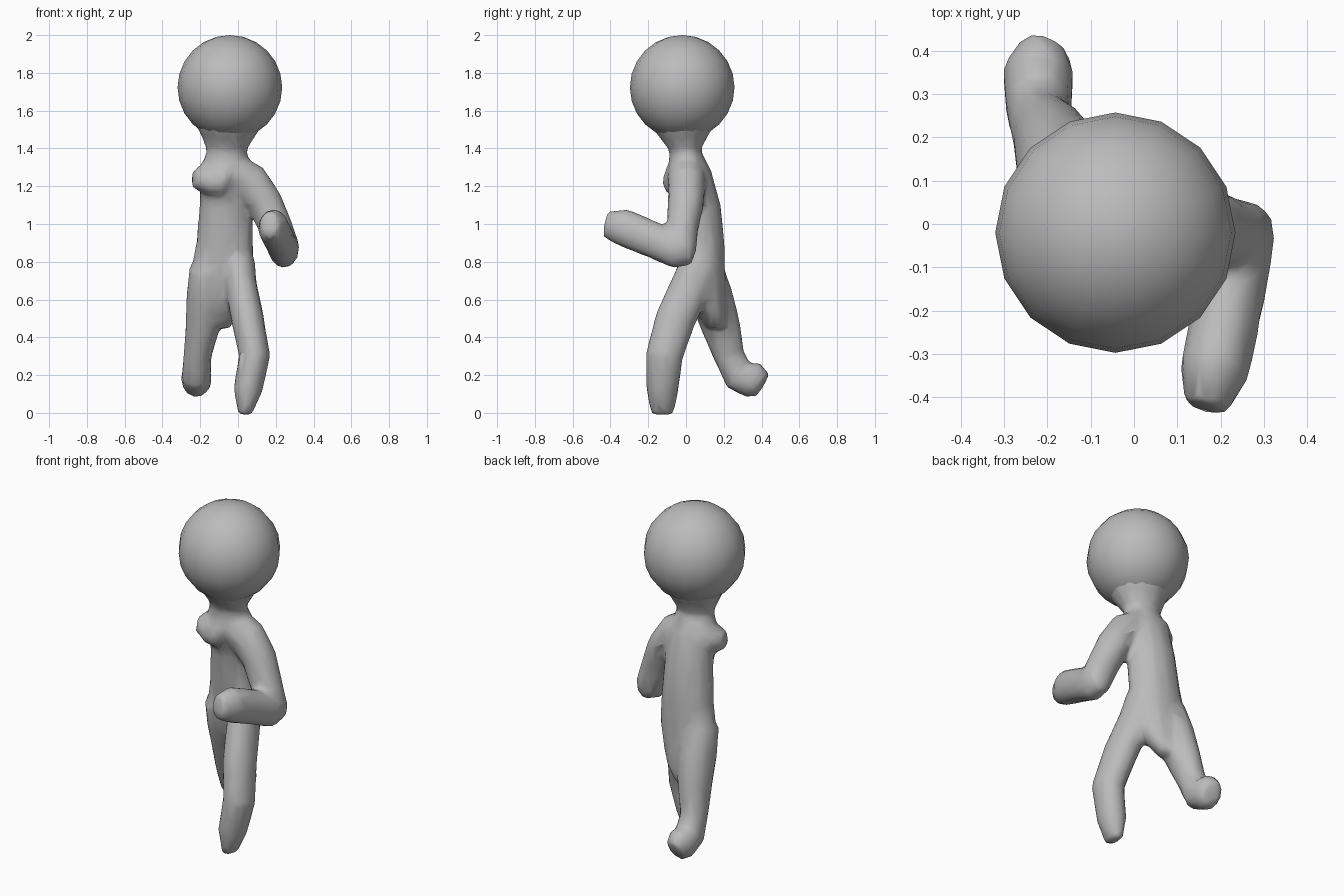
import bpy
import bmesh
from math import cos, sin, tau
from mathutils import Vector

cube = bpy.data.objects.get("Cube")
if cube:
    bpy.data.objects.remove(cube, do_unlink=True)

GREY = (0.5, 0.5, 0.5, 1)
grey = bpy.data.materials.new("plain grey")
grey.use_nodes = True
grey.diffuse_color = GREY
grey.node_tree.nodes["Principled BSDF"].inputs["Base Color"].default_value = GREY


def finish(name, bm):
    mesh = bpy.data.meshes.new(name)
    bmesh.ops.recalc_face_normals(bm, faces=bm.faces)
    bm.to_mesh(mesh)
    bm.free()
    mesh.materials.append(grey)
    mesh.shade_smooth()
    obj = bpy.data.objects.new(name, mesh)
    bpy.context.collection.objects.link(obj)
    return obj


def tube(bm, stations, flat=False, sides=12):
    """Closed tube through (x, y, z, side radius, front radius) stations."""
    points = [Vector(s[:3]) for s in stations]
    rings = []
    for i, (p, s) in enumerate(zip(points, stations)):
        along = points[min(i + 1, len(points) - 1)] - points[max(i - 1, 0)]
        side = Vector((1, 0, 0))
        front = Vector((0, 1, 0))
        if not flat:
            along.normalize()
            side = (side - along * along.x).normalized()
            front = along.cross(side)
        rings.append([bm.verts.new(p + side * s[3] * cos(tau * k / sides)
                                   + front * s[4] * sin(tau * k / sides))
                      for k in range(sides)])
    for a, b in zip(rings, rings[1:]):
        for k in range(sides):
            n = (k + 1) % sides
            bm.faces.new((a[k], a[n], b[n], b[k]))
    bm.faces.new(rings[0])
    bm.faces.new(rings[-1])


body = bmesh.new()

# Torso and flared neck
tube(body, [(-.045, -.02, 1.56, .2, .2), (-.05, -.015, 1.47, .145, .135),
            (-.06, -.005, 1.39, .107, .083), (-.065, .02, 1.28, .14, .115),
            (-.065, .065, 1.1, .14, .12), (-.07, .085, .9, .152, .12),
            (-.085, .098, .75, .168, .11), (-.1, .115, .6, .15, .1),
            (-.1, .135, .53, .12, .085), (-.11, .16, .45, .07, .055)], flat=True)

# Left leg, planted in front
tube(body, [(0, .08, .8, .09, .11), (.015, .03, .68, .085, .11),
            (.05, -.055, .5, .088, .108), (.088, -.115, .3, .083, .1),
            (.052, -.125, .12, .078, .086), (.035, -.125, -.01, .035, .06)])

# Right leg, swung back
tube(body, [(-.15, .09, .76, .11, .11), (-.17, .14, .6, .105, .115),
            (-.19, .19, .44, .09, .103), (-.215, .23, .3, .074, .083),
            (-.22, .28, .195, .08, .09), (-.22, .355, .175, .083, .1),
            (-.21, .405, .145, .058, .072)])

# Left arm, bent forward at the elbow
tube(body, [(-.04, 0, 1.28, .1, .1), (.06, .005, 1.22, .11, .1),
            (.14, 0, 1.12, .095, .098), (.205, -.02, .97, .09, .085),
            (.25, -.03, .85, .085, .085)])
tube(body, [(.25, .035, .86, .06, .075), (.245, -.04, .86, .08, .1),
            (.22, -.17, .915, .082, .097), (.185, -.34, .985, .082, .1),
            (.165, -.425, 1.0, .05, .07)])

# Sloping right shoulder stump
tube(body, [(-.06, 0, 1.25, .12, .105), (-.12, -.005, 1.25, .135, .1),
            (-.18, -.02, 1.235, .11, .08), (-.235, -.035, 1.24, .055, .055)])

body = finish("body", body)

# Blend the limbs into one soft low-poly skin
remesh = body.modifiers.new("blend", 'REMESH')
remesh.mode = 'VOXEL'
remesh.voxel_size = .015
remesh.use_smooth_shade = True
smooth = body.modifiers.new("soften", 'SMOOTH')
smooth.factor = .5
smooth.iterations = 8
reduce = body.modifiers.new("simplify", 'DECIMATE')
reduce.ratio = .08

# Round head
head = bmesh.new()
bmesh.ops.create_uvsphere(head, u_segments=16, v_segments=12, radius=.277)
bmesh.ops.translate(head, verts=head.verts, vec=(-.043, -.02, 1.723))
finish("head", head)
